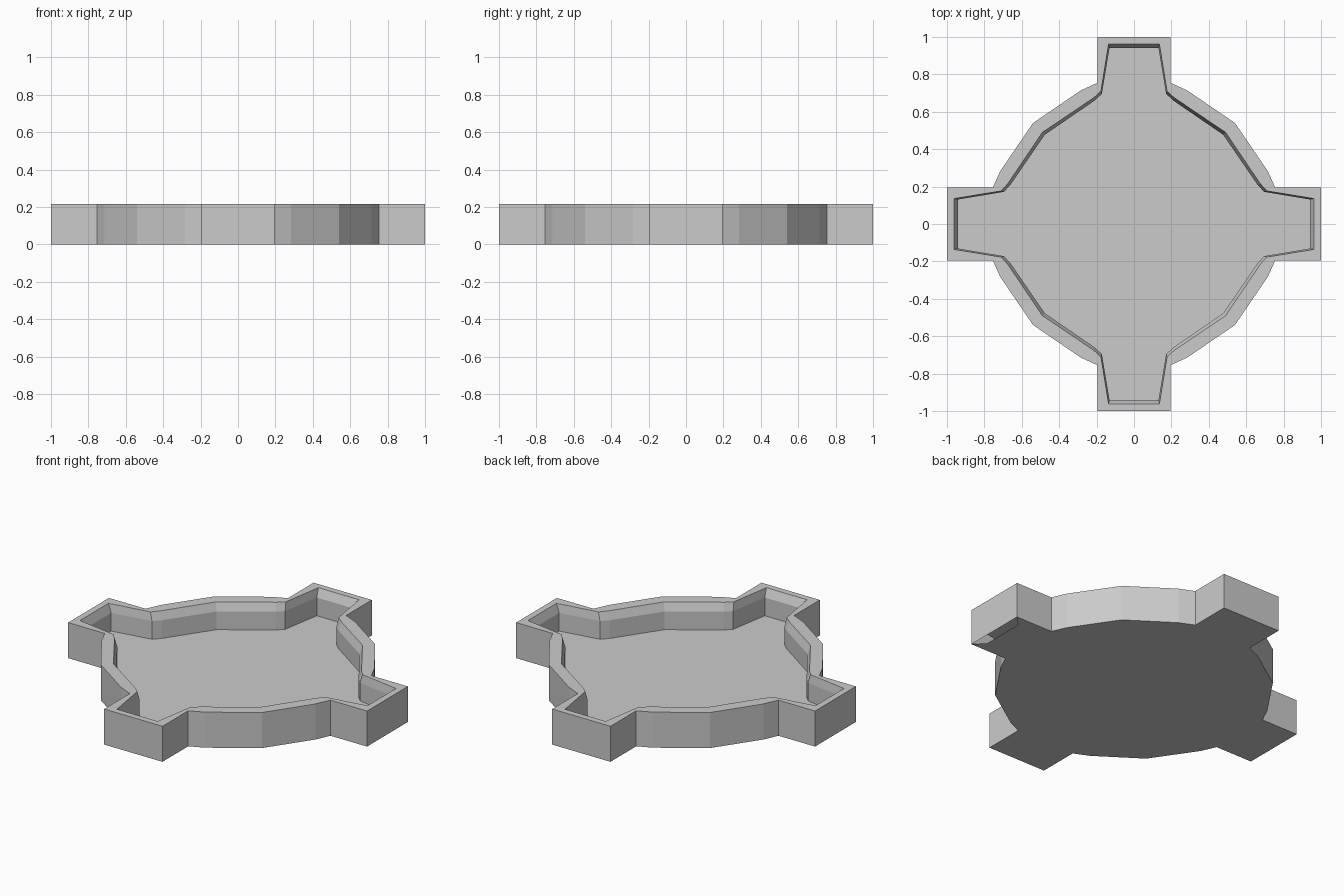
import bpy, bmesh
from math import pi
from mathutils import Matrix, Vector

if "Cube" in bpy.data.objects:
    bpy.data.objects.remove(bpy.data.objects["Cube"])

HEIGHT = 0.215
CHAMFER_Z = 0.165
FLOOR_Z = 0.055

# One quarter of each outline, counter-clockwise from the +x arm
OUTER = [(1, .195), (.755, .195), (.715, .283), (.54, .54),
         (.283, .715), (.195, .755), (.195, 1)]
RIM = [(.962, .136), (.71, .177), (.675, .216), (.49, .49),
       (.216, .675), (.177, .71), (.136, .962)]
WALL = [(.94, .131), (.696, .172), (.66, .21), (.477, .477),
        (.21, .66), (.172, .696), (.131, .94)]


def loop(bm, quarter, z):
    """Repeat a quarter outline four times around z."""
    verts = []
    for i in range(4):
        rot = Matrix.Rotation(i * pi / 2, 3, 'Z')
        verts += [bm.verts.new(rot @ Vector((x, y, z))) for x, y in quarter]
    return verts


def bridge(bm, a, b, skip=()):
    n = len(a)
    for i in range(n):
        if i not in skip:
            j = (i + 1) % n
            bm.faces.new((a[i], a[j], b[j], b[i]))


bm = bmesh.new()
outer_low = loop(bm, OUTER, 0)
outer_top = loop(bm, OUTER, HEIGHT)
rim = loop(bm, RIM, HEIGHT)
wall_top = loop(bm, WALL, CHAMFER_Z)
wall_low = loop(bm, WALL, FLOOR_Z)
base = loop(bm, WALL, 0)

# Outer wall, flat rim, sloped lip, inner wall
bridge(bm, outer_low, outer_top)
bridge(bm, outer_top, rim)
bridge(bm, rim, wall_top)
bridge(bm, wall_top, wall_low)
# Raised floor
bm.faces.new(wall_low)
# Flat underside, with its border strip left open at the +x arm end
bm.faces.new(base[::-1])
bridge(bm, base, outer_low, skip={len(base) - 1})

mesh = bpy.data.meshes.new("cross_basin")
bm.to_mesh(mesh)
bm.free()
basin = bpy.data.objects.new("cross_basin", mesh)
bpy.context.collection.objects.link(basin)
